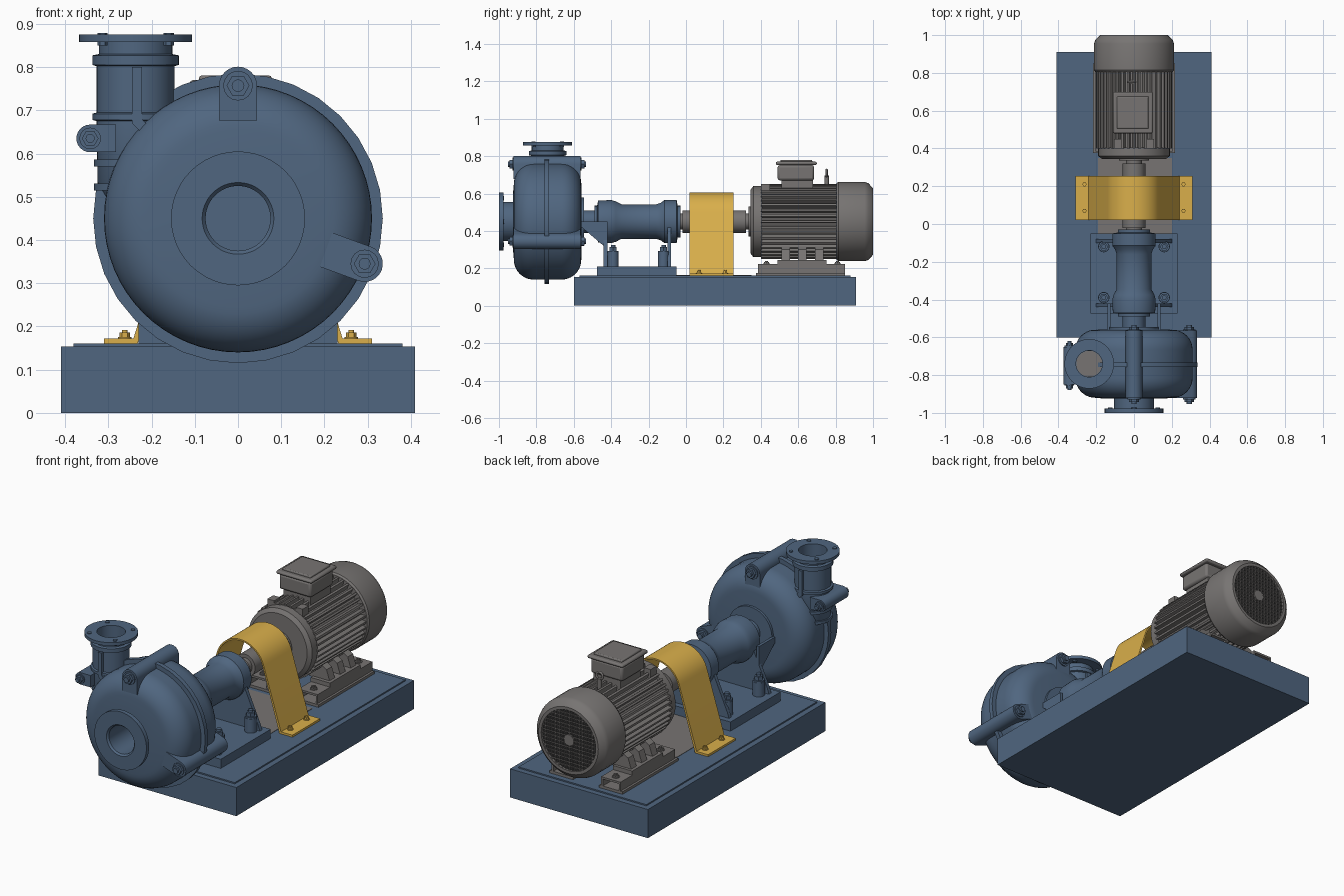
import bpy, bmesh
from math import sin, cos, pi, radians
from mathutils import Vector, Matrix

cube = bpy.data.objects.get("Cube")
if cube:
    bpy.data.objects.remove(cube, do_unlink=True)


def material(name, rgb):
    m = bpy.data.materials.new(name)
    m.use_nodes = True
    m.diffuse_color = (*rgb, 1)
    m.node_tree.nodes["Principled BSDF"].inputs["Base Color"].default_value = (*rgb, 1)
    return m


BLUE = material("blue paint", (0.08, 0.133, 0.215))
GREY = material("grey metal", (0.185, 0.175, 0.17))
YELLOW = material("yellow paint", (0.70, 0.43, 0.07))
DARK = material("dark grille", (0.03, 0.03, 0.03))


def finish(name, bm, mat):
    bmesh.ops.remove_doubles(bm, verts=bm.verts, dist=1e-5)
    bmesh.ops.recalc_face_normals(bm, faces=bm.faces)
    mesh = bpy.data.meshes.new(name)
    bm.to_mesh(mesh)
    bm.free()
    mesh.materials.append(mat)
    ob = bpy.data.objects.new(name, mesh)
    bpy.context.collection.objects.link(ob)
    bpy.ops.object.select_all(action='DESELECT')
    ob.select_set(True)
    bpy.context.view_layer.objects.active = ob
    bpy.ops.object.shade_smooth_by_angle(angle=radians(32))
    return ob


def bevel(ob, width, segments=2):
    mod = ob.modifiers.new("bevel", 'BEVEL')
    mod.width, mod.segments = width, segments
    return ob


def place(axis, u, v, h):
    """Map a 2D point and a height along the axis into space."""
    return Vector({'x': (h, u, v), 'y': (u, h, v), 'z': (u, v, h)}[axis])


def prism(name, points, axis, a, b, mat):
    bm = bmesh.new()
    face = bm.faces.new([bm.verts.new(place(axis, u, v, a)) for u, v in points])
    ext = bmesh.ops.extrude_face_region(bm, geom=[face])
    moved = [g for g in ext["geom"] if isinstance(g, bmesh.types.BMVert)]
    bmesh.ops.translate(bm, verts=moved, vec=place(axis, 0, 0, b - a))
    return finish(name, bm, mat)


def box(name, x, y, z, mat):
    return prism(name, [(x[0], y[0]), (x[1], y[0]), (x[1], y[1]), (x[0], y[1])], 'z', *z, mat)


def lathe(name, profile, axis, center, mat, steps=48):
    """Spin (radius, height) points about an axis; center is its 2D position."""
    bm = bmesh.new()
    vs = [bm.verts.new(place(axis, center[0] + r, center[1], h)) for r, h in profile]
    edges = [bm.edges.new(p) for p in zip(vs, vs[1:])]
    bmesh.ops.spin(bm, geom=vs + edges, cent=place(axis, *center, 0),
                   axis=place(axis, 0, 0, 1), angle=2 * pi, steps=steps)
    return finish(name, bm, mat)


def rod(name, r, axis, center, a, b, mat, steps=24):
    return lathe(name, [(0, a), (r, a), (r, b), (0, b)], axis, center, mat, steps)


def bolt(name, r, axis, center, a, b, mat):
    """Threaded stud with a washer and a hex nut."""
    d = b - a
    rod(name + "_washer", r * 1.3, axis, center, a, a + d * 0.2, mat, 16)
    rod(name + "_nut", r, axis, center, a + d * 0.2, a + d * 0.7, mat, 6)
    rod(name + "_stud", r * 0.55, axis, center, a, b, mat, 12)


def arc(cx, cz, r, a0, a1, n):
    return [(cx + r * cos(radians(a0 + (a1 - a0) * i / n)),
             cz + r * sin(radians(a0 + (a1 - a0) * i / n))) for i in range(n + 1)]


AX = (0, 0.45)     # pump and motor axis in x, z

# Base
box("base_block", (-0.41, 0.41), (-0.6, 0.91), (0, 0.154), BLUE)
box("base_top_plate", (-0.38, 0.38), (-0.57, 0.88), (0.154, 0.161), BLUE)
box("bare_floor_patch", (-0.19, 0.2), (-0.07, 0.35), (0.161, 0.163), GREY)

# Pump casing: rounded drum with a split flange
front = [(0.0, -0.80), (0.075, -0.80), (0.075, -0.925), (0.15, -0.925)]
corner_f = arc(0.205, -0.815, 0.105, -90, 0, 10)
corner_b = arc(0.205, -0.665, 0.105, 0, 90, 10)
lathe("pump_casing", front + corner_f + corner_b + [(0, -0.555)], 'y', AX, BLUE, 64)
rod("casing_flange", 0.335, 'y', AX, -0.757, -0.733, BLUE, 32)
rod("back_hub", 0.13, 'y', AX, -0.57, -0.545, BLUE, 40)

# Suction inlet
lathe("suction_inlet", [(0.075, -0.81), (0.075, -0.99), (0.083, -1.0), (0.155, -1.0),
                        (0.155, -0.977), (0.105, -0.977), (0.105, -0.92)], 'y', AX, BLUE)
for i in range(4):
    a = i * pi / 2
    rod("suction_bolt_hole", 0.012, 'y', (0.125 * cos(a), 0.45 + 0.125 * sin(a)),
        -1.0, -0.972, BLUE, 16)

# Discharge outlet
OUT = (-0.237, -0.74)
lathe("discharge_pipe", [(0, 0.5), (0.07, 0.5), (0.088, 0.53), (0.09, 0.675), (0.1, 0.678),
                         (0.1, 0.692), (0.09, 0.695), (0.09, 0.802), (0.1, 0.805), (0.1, 0.827),
                         (0.085, 0.83), (0.085, 0.858), (0.131, 0.858), (0.131, 0.875),
                         (0.07, 0.875), (0.07, 0.72), (0, 0.72)], 'z', OUT, BLUE)
rod("discharge_bore_floor", 0.069, 'z', OUT, 0.72, 0.724, GREY)
for z in (0.515, 0.57):
    rod("discharge_clamp_ring", 0.096, 'z', OUT, z, z + 0.016, BLUE, 32)
for i in range(4):
    a = i * pi / 2 + pi / 4
    rod("discharge_bolt", 0.012, 'z', (OUT[0] + 0.108 * cos(a), OUT[1] + 0.108 * sin(a)),
        0.85, 0.879, BLUE, 6)
for s in (-1, 1):
    y = OUT[1] + s * 0.085
    prism("discharge_rib", [(-0.245, 0.8), (-0.222, 0.8), (-0.222, 0.68), (-0.2, 0.655),
                            (-0.215, 0.64), (-0.245, 0.67)], 'y', y - 0.017, y + 0.017, BLUE)


# Casing clamp lugs with through bolts
def lug(name, cx, cz, angle, length, w, y0, y1):
    turn = Matrix.Rotation(radians(angle), 2)
    pts = arc(0, 0, w, -90, 90, 12) + [(-length, w), (-length, -w)]
    pts = [turn @ Vector(p) + Vector((cx, cz)) for p in pts]
    prism(name, [tuple(p) for p in pts], 'y', y0, y1, BLUE)
    bolt(name + "_front", w * 0.6, 'y', (cx, cz), y0, y0 - 0.03, BLUE)
    bolt(name + "_back", w * 0.6, 'y', (cx, cz), y1, y1 + 0.03, BLUE)


lug("top_lug", 0, 0.757, 90, 0.08, 0.044, -0.922, -0.565)
lug("side_lug", 0.293, 0.345, -20, 0.095, 0.042, -0.922, -0.565)
lug("outlet_lug", -0.342, 0.635, 180, 0.06, 0.032, -0.85, -0.65)

# Bearing housing and shafts
lathe("bearing_housing", [(0, -0.49), (0.085, -0.49), (0.085, -0.475), (0.112, -0.47),
                          (0.115, -0.40), (0.108, -0.375), (0.092, -0.345), (0.092, -0.16),
                          (0.1, -0.135), (0.115, -0.115), (0.115, -0.05), (0.085, -0.045),
                          (0.085, -0.03), (0, -0.03)], 'y', AX, BLUE)
rod("pump_shaft_sleeve", 0.06, 'y', AX, -0.56, -0.48, BLUE, 32)
rod("drive_shaft", 0.042, 'y', AX, -0.04, 0.36, GREY, 32)
for a, b in ((-0.02, 0.02), (0.06, 0.2), (0.25, 0.32)):
    rod("coupling_hub", 0.06, 'y', AX, a, b, GREY, 32)

# Pedestal with gussets, posts and bolts
box("pedestal_plate", (-0.23, 0.23), (-0.475, -0.05), (0.161, 0.21), BLUE)
for y in (-0.43, -0.09):
    prism("cradle_web", [(-0.2, 0.21), (0.2, 0.21), (0.19, 0.24), (0.105, 0.43),
                         (-0.105, 0.43), (-0.19, 0.24)], 'y', y - 0.01, y + 0.01, BLUE)
for s in (-1, 1):
    prism("casing_gusset", [(-0.57, 0.45), (-0.42, 0.45), (-0.42, 0.21), (-0.44, 0.21),
                            (-0.44, 0.32), (-0.57, 0.43)], 'x', s * 0.125, s * 0.14, BLUE)
    for y in (-0.39, -0.12):
        rod("foot_post", 0.03, 'z', (s * 0.16, y), 0.21, 0.285, BLUE)
        bolt("foot_bolt", 0.022, 'z', (s * 0.16, y), 0.285, 0.325, BLUE)

# Coupling guard: bent sheet with foot flanges
outer = [(0.31, 0.172), (0.242, 0.172)] + arc(0, 0.46, 0.145, 16, 164, 24) \
    + [(-0.242, 0.172), (-0.31, 0.172)]
inner = [(-0.31, 0.161), (-0.232, 0.161)] + arc(0, 0.46, 0.137, 164, 16, 24) \
    + [(0.232, 0.161), (0.31, 0.161)]
prism("coupling_guard", outer + inner, 'y', 0.02, 0.255, YELLOW)
for x in (-0.262, 0.262):
    for y in (0.07, 0.21):
        bolt("guard_bolt", 0.012, 'z', (x, y), 0.172, 0.192, YELLOW)

# Motor: end bell, finned body, fan cover
lathe("motor_end_bell", [(0, 0.335), (0.08, 0.335), (0.08, 0.345), (0.17, 0.345),
                         (0.19, 0.36), (0.19, 0.405), (0, 0.405)], 'y', AX, GREY)
FINS = 40
teeth = []
for i in range(FINS):
    for off, r in ((-0.32, 0.172), (-0.17, 0.2), (0.17, 0.2), (0.32, 0.172)):
        a = (i + off) * 2 * pi / FINS
        teeth.append((r * cos(a), 0.45 + r * sin(a)))
prism("motor_finned_body", teeth, 'y', 0.40, 0.815, GREY)
lathe("fan_cover", [(0, 0.805), (0.205, 0.805), (0.212, 0.815), (0.212, 0.955), (0.205, 0.975),
                    (0.178, 1.0), (0.162, 1.0), (0.162, 0.985), (0, 0.985)], 'y', AX, GREY)
rod("grille_back", 0.161, 'y', AX, 0.984, 0.988, DARK, 40)
for i in range(-7, 8):
    c = i * 0.02
    h = (0.162 ** 2 - c ** 2) ** 0.5
    box("grille_bar_upright", (c - 0.002, c + 0.002), (0.987, 0.995), (0.45 - h, 0.45 + h), GREY)
    box("grille_bar_level", (-h, h), (0.987, 0.994), (0.448 + c, 0.452 + c), GREY)
rod("grille_hub", 0.03, 'y', AX, 0.986, 0.997, GREY)
for s in (-1, 1):
    box("end_bell_ear", (s * 0.085 - 0.02, s * 0.085 + 0.02), (0.4, 0.45), (0.6, 0.65), GREY)

# Terminal box and lifting eye
box("terminal_neck", (-0.085, 0.075), (0.51, 0.68), (0.58, 0.68), GREY)
bevel(box("terminal_box", (-0.1, 0.09), (0.49, 0.685), (0.67, 0.752), GREY), 0.012)
bevel(box("terminal_lid", (-0.112, 0.1), (0.48, 0.7), (0.752, 0.77), GREY), 0.008)
bevel(box("terminal_lid_panel", (-0.09, 0.078), (0.505, 0.675), (0.765, 0.78), GREY), 0.005)
rod("lifting_stem", 0.012, 'z', (-0.012, 0.752), 0.63, 0.695, GREY, 12)
bpy.ops.mesh.primitive_torus_add(location=(-0.012, 0.752, 0.708), rotation=(pi / 2, 0, 0),
                                 major_radius=0.019, minor_radius=0.006,
                                 major_segments=20, minor_segments=8)
eye = bpy.context.object
eye.name = "lifting_eye"
eye.data.materials.append(GREY)
bpy.ops.object.shade_smooth()

# Motor feet on hollow slide rails
for s in (-1, 1):
    x0, x1 = sorted((s * 0.09, s * 0.205))
    box("rail_flange", (x0 - 0.012, x1 + 0.012), (0.375, 0.85), (0.161, 0.175), GREY)
    box("rail_top", (x0, x1), (0.385, 0.85), (0.212, 0.223), GREY)
    for x in (x0, x1 - 0.01):
        box("rail_wall", (x, x + 0.01), (0.385, 0.85), (0.17, 0.216), GREY)
    box("foot_pad", (x0, x1), (0.49, 0.75), (0.223, 0.245), GREY)
    for y in (0.54, 0.63, 0.72):
        prism("foot_rib", [(s * 0.07, 0.24), (s * 0.19, 0.24), (s * 0.17, 0.3), (s * 0.1, 0.34),
                           (s * 0.06, 0.3)], 'y', y - 0.03, y + 0.015, GREY)
    for y in (0.43, 0.81):
        bolt("rail_bolt", 0.015, 'z', (s * 0.15, y), 0.223, 0.24, GREY)
